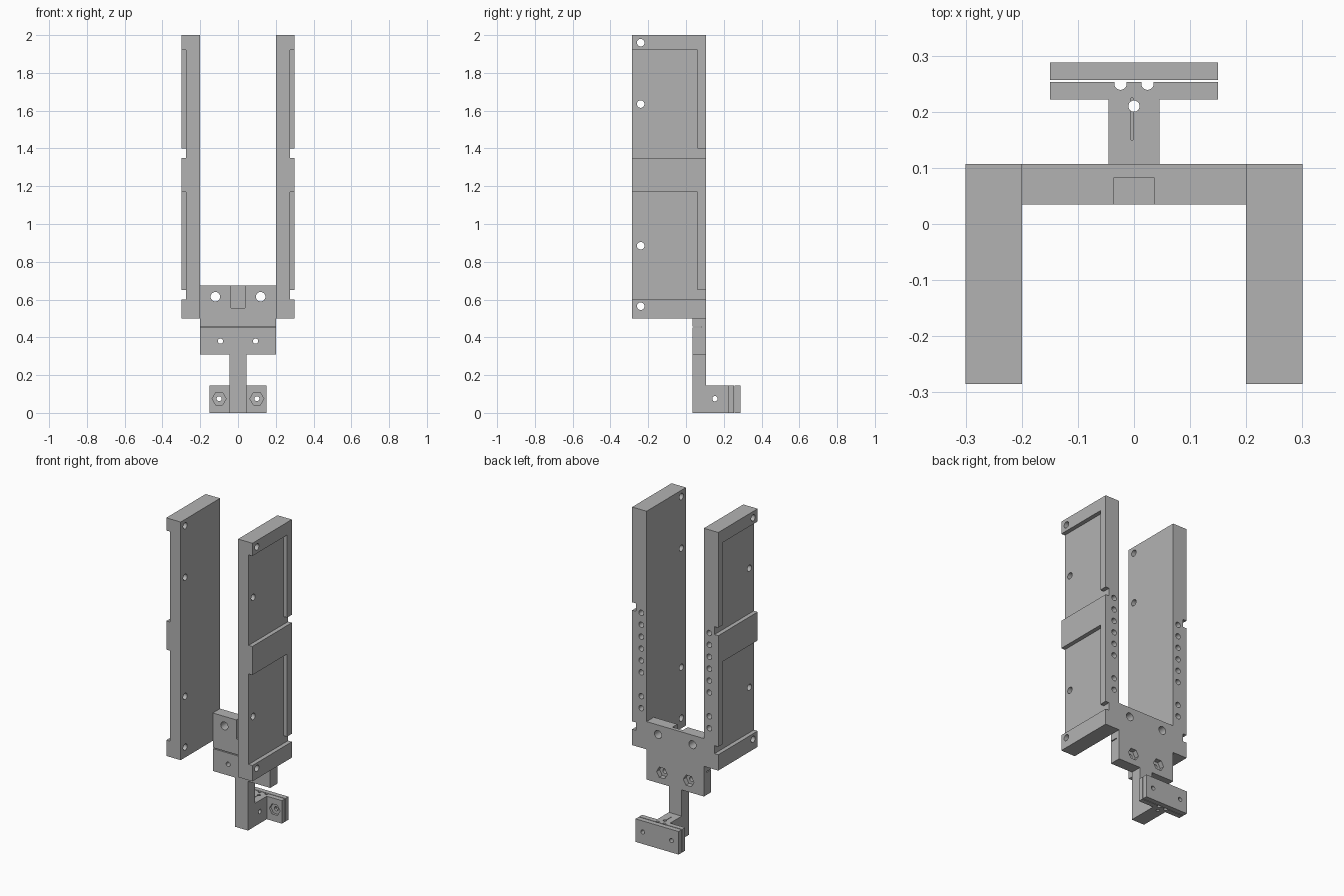
import bpy
from math import pi

cube = bpy.data.objects.get("Cube")
if cube:
    bpy.data.objects.remove(cube, do_unlink=True)

grey = bpy.data.materials.new("plain grey")
grey.use_nodes = True
GREY = (0.45, 0.45, 0.45, 1)
grey.diffuse_color = GREY
grey.node_tree.nodes["Principled BSDF"].inputs["Base Color"].default_value = GREY


def box(name, x, y, z):
    """Box from its (low, high) range on each axis."""
    bpy.ops.mesh.primitive_cube_add(size=1, location=[(a + b) / 2 for a, b in (x, y, z)])
    ob = bpy.context.object
    ob.name = name
    ob.scale = [abs(b - a) for a, b in (x, y, z)]
    bpy.ops.object.transform_apply(location=True, rotation=True, scale=True)
    ob.data.materials.append(grey)
    return ob


def rod(axis, centre, radius, length, sides=24):
    """Cylinder or hexagon cutter along an axis."""
    turn = {"x": (0, pi / 2, 0), "y": (pi / 2, 0, 0), "z": (0, 0, 0)}[axis]
    spin = pi / 6 if sides == 6 else 0
    bpy.ops.mesh.primitive_cylinder_add(vertices=sides, radius=radius, depth=length,
                                        location=centre, rotation=turn)
    ob = bpy.context.object
    if spin:
        ob.rotation_euler.y = spin
    bpy.ops.object.transform_apply(location=True, rotation=True, scale=True)
    ob.data.materials.append(grey)
    return ob


def combine(target, tool, operation="DIFFERENCE"):
    mod = target.modifiers.new("combine", "BOOLEAN")
    mod.operation, mod.solver, mod.object = operation, "EXACT", tool
    bpy.context.view_layer.objects.active = target
    bpy.ops.object.modifier_apply(modifier=mod.name)
    bpy.data.objects.remove(tool, do_unlink=True)


def finish(ob):
    bpy.ops.object.select_all(action="DESELECT")
    ob.select_set(True)
    bpy.context.view_layer.objects.active = ob
    bpy.ops.object.shade_smooth_by_angle(angle=pi / 6)


FRONT, BACK, JOINT = -0.285, 0.107, 0.035

# Tall side rails
for side, name in ((1, "left_rail"), (-1, "right_rail")):
    rail = box(name, sorted((side * 0.2, side * 0.3)), (FRONT, BACK), (0.5, 2))
    pocket_x = sorted((side * 0.274, side * 0.35))
    # Outer pockets, each with a low exit at the back
    for low in (0.6, 1.35):
        combine(rail, box("pocket", pocket_x, (-0.4, 0.06), (low, low + 0.57)))
        combine(rail, box("exit", pocket_x, (0, 0.2), (low, low + 0.05)))
    # Screw holes along the front edge
    for z in (0.565, 0.885, 1.635, 1.96):
        combine(rail, rod("x", (side * 0.25, -0.24, z), 0.02, 0.3))
    # Row of blind holes in the back edge
    for step in (0, 1, 3, 4, 5, 6, 7, 8):
        combine(rail, rod("y", (side * 0.237, BACK, 0.75 + 0.075 * step), 0.017, 0.16))
    finish(rail)

# Cross bracket between the rails
bracket = box("cross_bracket", (-0.2, 0.2), (JOINT, BACK), (0.31, 0.675))
combine(bracket, box("notch", (-0.036, 0.036), (0, 0.083), (0.555, 0.8)))
combine(bracket, box("seam", (-0.3, 0.3), (0, 0.082), (0.451, 0.457)))
for s in (-1, 1):
    combine(bracket, rod("y", (s * 0.12, 0.07, 0.615), 0.025, 0.3))
    combine(bracket, rod("y", (s * 0.093, 0.07, 0.38), 0.014, 0.3))
    combine(bracket, rod("y", (s * 0.093, BACK, 0.38), 0.037, 0.06, 6))
finish(bracket)

# Hanging stem with its foot and clamp flange
stem = box("stem_and_foot", (-0.045, 0.045), (JOINT, BACK), (0, 0.31))
combine(stem, box("web", (-0.045, 0.045), (0.08, 0.24), (0, 0.145)), "UNION")
combine(stem, box("flange", (-0.15, 0.15), (0.222, 0.253), (0, 0.145)), "UNION")
combine(stem, rod("x", (0, 0.153, 0.075), 0.014, 0.3))
for s in (-1, 1):
    combine(stem, rod("y", (s * 0.1, 0.24, 0.075), 0.013, 0.1))
    combine(stem, rod("y", (s * 0.1, 0.222, 0.075), 0.037, 0.03, 6))
    combine(stem, rod("z", (s * 0.024, 0.25, 0.07), 0.011, 0.4))
# Wire hole and slit through the foot
combine(stem, rod("z", (0, 0.21, 0.07), 0.01, 0.4))
combine(stem, box("slit", (-0.005, -0.002), (0.15, 0.225), (0.1, 0.2)))
finish(stem)

# Loose clamp plate behind the flange
plate = box("clamp_plate", (-0.15, 0.15), (0.257, 0.288), (0, 0.145))
for s in (-1, 1):
    combine(plate, rod("y", (s * 0.1, 0.27, 0.075), 0.013, 0.1))
finish(plate)
